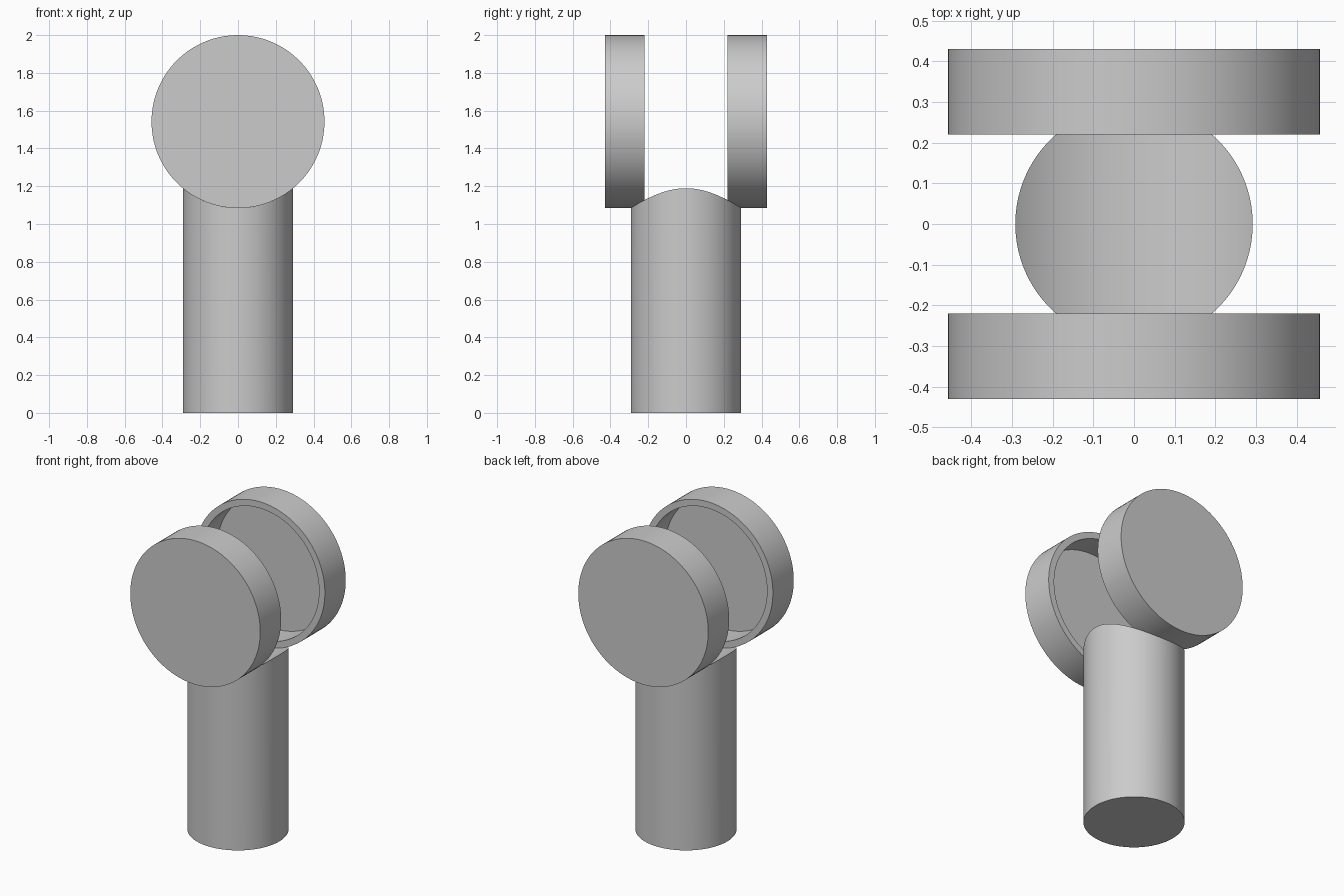
import bpy
import bmesh
from math import cos, sin, pi, sqrt, radians

if "Cube" in bpy.data.objects:
    bpy.data.objects.remove(bpy.data.objects["Cube"], do_unlink=True)

CUP_R, CUP_Z = 0.458, 1.542      # cup radius and axis height
BORE_R, BORE_DEPTH = 0.417, 0.168
FACE_OUT, FACE_IN = 0.43, 0.22   # distance of cup faces from the centre
POST_R = 0.292
SEGMENTS = 96

grey = bpy.data.materials.new("plain grey")
grey.use_nodes = True
colour = (0.6, 0.6, 0.6, 1)
grey.diffuse_color = colour
grey.node_tree.nodes["Principled BSDF"].inputs["Base Color"].default_value = colour


def finish(name, bm):
    bmesh.ops.recalc_face_normals(bm, faces=bm.faces)
    mesh = bpy.data.meshes.new(name)
    bm.to_mesh(mesh)
    bm.free()
    mesh.materials.append(grey)
    obj = bpy.data.objects.new(name, mesh)
    bpy.context.collection.objects.link(obj)
    bpy.ops.object.select_all(action='DESELECT')
    obj.select_set(True)
    bpy.context.view_layer.objects.active = obj
    bpy.ops.object.shade_smooth_by_angle(angle=radians(30))
    return obj


def ring(bm, radius, point):
    """Ring of vertices; point maps the two circle coordinates to space."""
    angles = [2 * pi * (i + 0.5) / SEGMENTS for i in range(SEGMENTS)]
    return [bm.verts.new(point(radius * cos(a), radius * sin(a))) for a in angles]


def bridge(bm, a, b):
    for i in range(SEGMENTS):
        j = (i + 1) % SEGMENTS
        bm.faces.new((a[i], a[j], b[j], b[i]))


# Post with a saddle top that follows the cup radius
bm = bmesh.new()
base = ring(bm, POST_R, lambda x, y: (x, y, 0))
top = ring(bm, POST_R, lambda x, y: (x, y, CUP_Z - sqrt(CUP_R**2 - x**2)))
bridge(bm, base, top)
bm.faces.new(base)
for i in range(SEGMENTS // 2 - 1):
    bm.faces.new((top[i], top[i + 1], top[-i - 2], top[-i - 1]))
finish("post", bm)


# Open cups facing each other: outer face, wall, rim, bore and floor
def cup(name, side):
    profile = [(CUP_R, FACE_OUT), (CUP_R, FACE_IN),
               (BORE_R, FACE_IN), (BORE_R, FACE_IN + BORE_DEPTH)]
    bm = bmesh.new()
    rings = [ring(bm, r, lambda u, v, d=d: (u, side * d, CUP_Z + v)) for r, d in profile]
    for a, b in zip(rings, rings[1:]):
        bridge(bm, a, b)
    bm.faces.new(rings[0])
    bm.faces.new(rings[-1])
    finish(name, bm)


cup("front_cup", -1)
cup("back_cup", 1)
